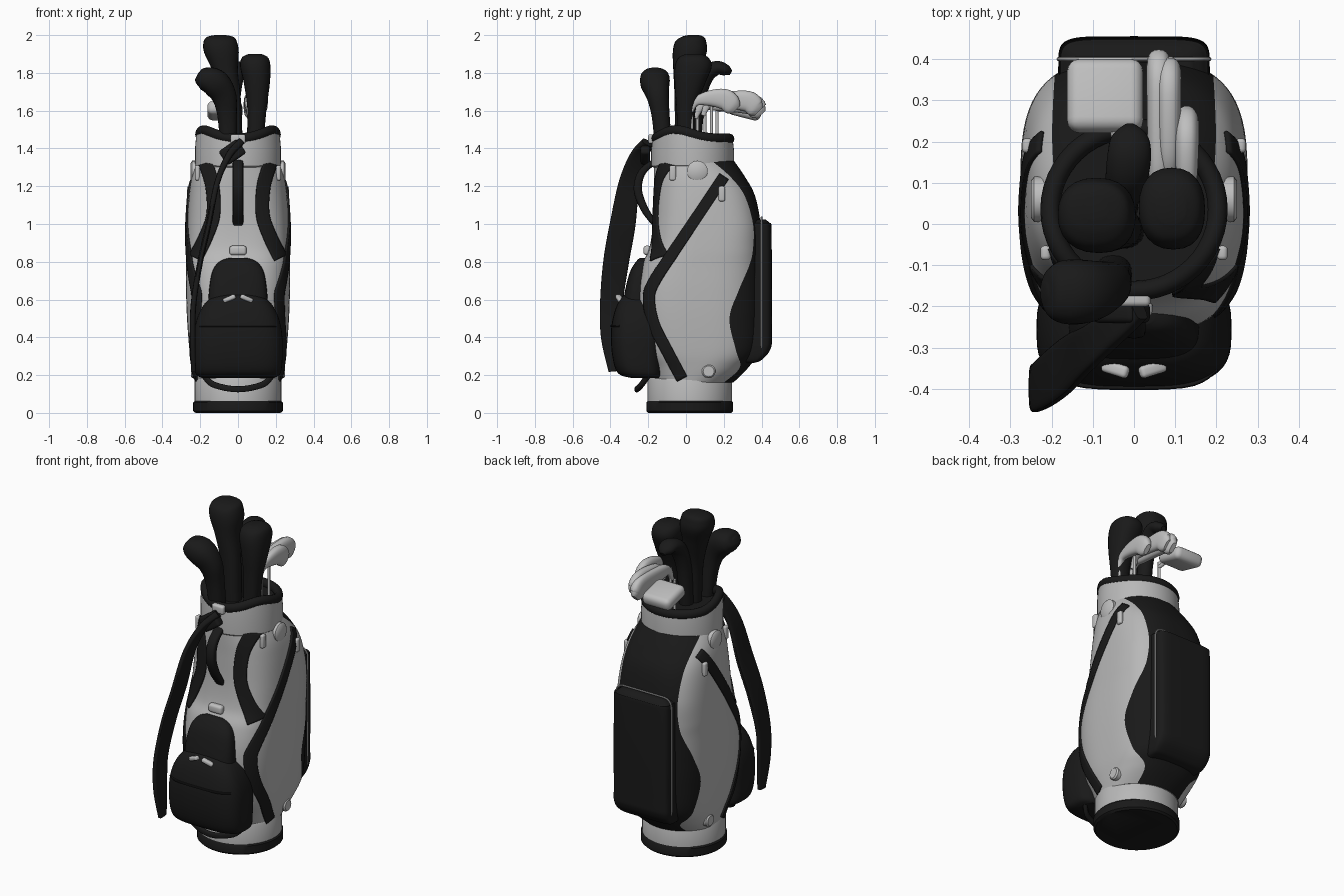
import bpy, bmesh, math
from mathutils import Vector, Matrix

if "Cube" in bpy.data.objects:
    bpy.data.objects.remove(bpy.data.objects["Cube"])


def material(name, c):
    m = bpy.data.materials.new(name)
    m.diffuse_color = (c, c, c, 1)
    m.use_nodes = True
    m.node_tree.nodes["Principled BSDF"].inputs["Base Color"].default_value = m.diffuse_color
    return m


BLACK = material("black_fabric", 0.010)
GREY = material("light_grey_vinyl", 0.48)
METAL = material("pale_metal", 0.52)


def finish(name, bm, mats, angle=40):
    bmesh.ops.recalc_face_normals(bm, faces=bm.faces)
    me = bpy.data.meshes.new(name)
    bm.to_mesh(me)
    bm.free()
    for m in mats:
        me.materials.append(m)
    me.shade_smooth()
    me.set_sharp_from_angle(angle=math.radians(angle))
    ob = bpy.data.objects.new(name, me)
    bpy.context.collection.objects.link(ob)
    return ob


def smooth_rows(rows, k=6, closed=False):
    """Catmull-Rom resampling of rows of numbers."""
    n, out = len(rows), []
    get = (lambda i: rows[i % n]) if closed else (lambda i: rows[max(0, min(n - 1, i))])
    for i in range(n if closed else n - 1):
        for j in range(k):
            t = j / k
            out.append([0.5 * (2 * b + (c - a) * t + (2 * a - 5 * b + 4 * c - d) * t * t
                               + (3 * b - a - 3 * c + d) * t ** 3)
                        for a, b, c, d in zip(get(i - 1), get(i), get(i + 1), get(i + 2))])
    if not closed:
        out.append(list(rows[-1]))
    return out


def grid(name, rows, mats, wrap_u=True, wrap_v=False, caps=True, rule=None):
    """Quad surface through rows of points."""
    bm = bmesh.new()
    vs = [[bm.verts.new(p) for p in r] for r in rows]
    nr, nc = len(vs), len(vs[0])
    for i in range(nr if wrap_v else nr - 1):
        for j in range(nc if wrap_u else nc - 1):
            a, b = vs[i], vs[(i + 1) % nr]
            f = bm.faces.new((a[j], a[(j + 1) % nc], b[(j + 1) % nc], b[j]))
            if rule:
                f.material_index = rule(j)
    if caps and wrap_u and not wrap_v:
        bm.faces.new(vs[0])
        bm.faces.new(vs[-1])
    return finish(name, bm, mats)


def power(v, e):
    return math.copysign(abs(v) ** e, v)


def sweep(name, pts, mat, ref=(1, 0, 0), n=2, seg=24, k=6, closed=False, level=False):
    """Sweep a (super)ellipse along rows (x, y, z, a, b); a lies along ref; level keeps rings flat."""
    p = smooth_rows(pts, k, closed)
    ref, rows, m = Vector(ref), [], len(p)
    for i, (x, y, z, a, b) in enumerate(p):
        i0, i1 = ((i - 1) % m, (i + 1) % m) if closed else (max(0, i - 1), min(m - 1, i + 1))
        t = Vector((0, 0, 1)) if level else (Vector(p[i1][:3]) - Vector(p[i0][:3])).normalized()
        u = (ref - t * ref.dot(t)).normalized()
        w = t.cross(u)
        ang = [2 * math.pi * q / seg for q in range(seg)]
        rows.append([Vector((x, y, z)) + u * a * power(math.cos(g), 2 / n)
                     + w * b * power(math.sin(g), 2 / n) for g in ang])
    return grid(name, rows, [mat], wrap_v=closed)


def box(name, centre, size, bevel, mat, rot=(0, 0, 0)):
    bm = bmesh.new()
    bmesh.ops.create_cube(bm, size=1, matrix=Matrix.Diagonal((*size, 1)))
    bmesh.ops.bevel(bm, geom=bm.edges[:], offset=bevel, segments=4, profile=0.5, affect='EDGES')
    ob = finish(name, bm, [mat], 50)
    ob.location, ob.rotation_euler = centre, rot
    return ob


# Main body: rows of z, front y, back y, half width, squareness, side/back colour border
BODY = smooth_rows([
    (.16, -.19, .25, .225, 2, .2), (.24, -.2, .33, .243, 2.5, .285), (.33, -.23, .385, .257, 3, .265),
    (.5, -.262, .4, .27, 3, .23), (.65, -.262, .4, .275, 3, .28), (.78, -.235, .4, .275, 3, .335),
    (.87, -.195, .4, .275, 3, .355),
    (1.0, -.175, .395, .27, 3, .355), (1.15, -.17, .365, .26, 2.7, .31),
    (1.25, -.17, .312, .245, 2.4, .235), (1.34, -.17, .25, .215, 2, .13)], 7)


def section(z):
    for a, b in zip(BODY, BODY[1:]):
        if z <= b[0]:
            t = max(0, (z - a[0]) / (b[0] - a[0]))
            return [p + (q - p) * t for p, q in zip(a, b)]
    return BODY[-1]


def side_x(y, z):
    _, yf, yb, w, n, _ = section(z)
    q = min(.985, abs(y - (yf + yb) / 2) / ((yb - yf) / 2))
    return w * (1 - q ** n) ** (1 / n)


def front_y(x, z):
    _, yf, yb, w, n, _ = section(z)
    q = min(.985, abs(x) / w)
    return (yf + yb) / 2 - (yb - yf) / 2 * (1 - q ** n) ** (1 / n)


NS, NB = 28, 16
rows = []
for z, yf, yb, w, n, edge in BODY:
    cy, ry = (yf + yb) / 2, (yb - yf) / 2
    tb = math.acos(-power(min(.97, (edge - cy) / ry), n / 2))
    ts = [tb * i / NS for i in range(NS + 1)] + [tb + (math.pi - tb) * i / NB for i in range(1, NB + 1)]
    half = [(w * power(max(0, math.sin(t)), 2 / n), cy - ry * power(math.cos(t), 2 / n), z) for t in ts]
    rows.append(half + [(-x, y, z) for x, y, z in half[-2:0:-1]])
COLS = 2 * (NS + NB)
grid("bag_body", rows, [GREY, BLACK], rule=lambda j: int(NS <= j < COLS - NS))


def ribbon(name, pts, width, place, mat):
    """Thin trim strip laid on the body; pts are (u, z)."""
    p, rows = smooth_rows(pts, 8), []
    for i, (u, z) in enumerate(p):
        a, b = p[max(0, i - 1)], p[min(len(p) - 1, i + 1)]
        t = Vector((b[0] - a[0], b[1] - a[1])).normalized()
        rows.append([place(u - t.y * width * s / 8, z + t.x * width * s / 8) for s in range(-4, 5)])
    ob = grid(name, rows, [mat], wrap_u=False)
    mod = ob.modifiers.new("thickness", 'SOLIDIFY')
    mod.thickness, mod.offset = .012, 0


# Side trim, mirrored
for s, tag in ((1, "right"), (-1, "left")):
    on_side = lambda y, z, s=s: (s * (side_x(y, z) + .004), y, z)
    on_front = lambda x, z, s=s: (s * x, front_y(x, z) - .004, z)
    ribbon("diagonal_band_" + tag, [(.2, 1.25), (.1, 1.1), (-.06, .86), (-.17, .69), (-.195, .6),
                                    (-.17, .47), (-.1, .33), (-.02, .18)], .058, on_side, BLACK)
    ribbon("front_stripe_" + tag, [(.17, 1.32), (.135, 1.2), (.13, 1.05), (.17, .93), (.225, .82)],
           .07, on_front, BLACK)
    for nm, y, z, r in (("upper", .06, 1.28, .055), ("lower", .12, .22, .036)):
        x = side_x(y, z)
        sweep(f"{nm}_button_{tag}", [(s * (x - .03), y, z, r, r), (s * (x + .006), y, z, r, r),
                                     (s * (x + .014), y, z, r * .8, r * .8)], METAL, (0, 1, 0), k=1)
    for nm, y, z in (("zip_pull", .19, 1.16), ("top_tab", -.07, 1.27), ("strap_buckle", -.25, .53)):
        box(f"{nm}_{tag}", (s * (side_x(y, z) + .006), y, z), (.025, .035, .08), .01, METAL)

# Base
sweep("base_foot", [(0, .02, 0, .225, .22), (0, .02, .01, .237, .23), (0, .02, .055, .237, .23),
                    (0, .02, .065, .228, .222)], BLACK, seg=48, k=1)
sweep("base_ring", [(0, .02, .05, .23, .224), (0, .02, .17, .23, .224), (0, .02, .19, .22, .214)],
      GREY, seg=48, k=1)

# Collar with raised sides, padded rim and dark inside
CIRC = [2 * math.pi * i / 48 for i in range(48)]


def rim_z(t):
    d = min(t, 2 * math.pi - t)
    return 1.45 + .045 * math.exp(-((d - 1.1) / .6) ** 2)


rows = []
for f, r in ((0, .97), (.05, 1.01), (.6, 1.01), (1, .98)):
    rows.append([(.225 * r * math.sin(t), .035 - .217 * r * math.cos(t), 1.3 + (rim_z(t) - 1.3) * f)
                 for t in CIRC])
grid("collar", rows, [GREY], caps=False)
sweep("collar_rim", [(.203 * math.sin(t), .035 - .197 * math.cos(t), rim_z(t), .028, .024) for t in CIRC],
      BLACK, (0, 0, 1), seg=12, k=1, closed=True)
sweep("collar_inside", [(0, .035, 1.4, .2, .195), (0, .035, 1.44, .2, .195)], BLACK, seg=48, k=1)

# Back pocket, tapering at the bottom, with pale piping
sweep("back_pocket", [(0, .33, .265, .15, .03), (0, .34, .28, .172, .06), (0, .36, .34, .183, .088),
                      (0, .36, .45, .183, .095), (0, .36, .95, .183, .093), (0, .36, 1.0, .175, .085),
                      (0, .36, 1.025, .14, .06)], BLACK, n=6, seg=64, level=True)
corners = []
for cx, cz, a0 in ((.137, .99, 0), (-.137, .99, 90), (-.137, .36, 180), (.137, .36, 270)):
    for d in (0, 30, 60, 90):
        g = math.radians(a0 + d)
        corners.append((cx + .046 * math.cos(g), .4, cz + .046 * math.sin(g), .005, .005))
sweep("back_pocket_piping", corners, GREY, (0, 1, 0), seg=8, k=1, closed=True)

# Front pockets
sweep("front_pocket", [(0, -.21, .185, .19, .08), (0, -.24, .21, .225, .12), (0, -.255, .3, .236, .135),
                       (0, -.255, .43, .232, .142), (0, -.255, .53, .205, .125), (0, -.25, .6, .155, .1),
                       (0, -.245, .635, .08, .07)], BLACK, n=3.2, seg=48, level=True)
sweep("pocket_flap", [(0, -.25, .55, .16, .09), (0, -.25, .66, .152, .07), (0, -.235, .75, .135, .06),
                      (0, -.215, .8, .1, .05), (0, -.21, .82, .05, .035)], BLACK, n=3, seg=32, level=True)
sweep("pocket_zip", [(-.2, -.35, .46, .006, .008), (-.12, -.39, .46, .006, .008),
                     (.12, -.39, .46, .006, .008), (.2, -.35, .46, .006, .008)], BLACK, (0, 0, 1), seg=8)
for s in (-1, 1):
    box("pocket_clip", (s * .045, -.352, .605), (.07, .03, .025), .01, METAL, (0, s * .4, s * .3))
box("front_buckle", (0, -.205, .86), (.09, .04, .05), .015, METAL)

# Carry handles and shoulder strap
sweep("front_handle", [(0, -.17, 1.33, .028, .015), (0, -.235, 1.27, .028, .02), (0, -.255, 1.18, .028, .022),
                       (0, -.22, 1.08, .028, .02), (0, -.165, 1.0, .028, .015)], BLACK, n=3)
sweep("lower_handle", [(-.18, -.2, .2, .016, .012), (-.13, -.235, .15, .016, .012), (0, -.26, .125, .016, .012),
                       (.13, -.235, .15, .016, .012), (.18, -.2, .2, .016, .012)], BLACK, (0, 0, 1), n=3)
sweep("shoulder_strap", [(.01, -.2, 1.43, .035, .02), (-.05, -.25, 1.36, .045, .018), (-.11, -.3, 1.22, .055, .015),
                         (-.155, -.335, 1.0, .068, .015), (-.2, -.37, .8, .068, .015),
                         (-.235, -.395, .58, .06, .015), (-.24, -.395, .4, .055, .015),
                         (-.235, -.38, .22, .03, .012)], BLACK, (0, 1, 0), n=4)
box("strap_anchor", (-.03, -.215, 1.38), (.12, .05, .09), .015, BLACK, (0, -.6, 0))
box("strap_clip", (.0, -.18, 1.45), (.08, .04, .05), .012, METAL)

# Club head covers
sweep("tall_cover", [(-.03, -.015, 1.42, .055, .045), (-.04, -.01, 1.65, .056, .05), (-.068, .005, 1.81, .068, .072),
                     (-.088, .02, 1.91, .092, .09), (-.094, .025, 1.965, .088, .082),
                     (-.094, .035, 1.99, .07, .06), (-.094, .04, 2.0, .03, .03)], BLACK, n=2.3, level=True)
sweep("right_cover", [(.09, 0, 1.42, .045, .045), (.1, 0, 1.6, .05, .05), (.1, .02, 1.74, .068, .08),
                      (.092, .038, 1.83, .08, .098), (.09, .04, 1.88, .07, .08),
                      (.09, .04, 1.9, .035, .04)], BLACK, n=2.3, level=True)
sweep("left_cover", [(-.05, -.12, 1.42, .045, .045), (-.058, -.135, 1.58, .048, .052), (-.075, -.15, 1.68, .06, .066),
                     (-.12, -.163, 1.745, .077, .075), (-.175, -.165, 1.77, .076, .062),
                     (-.207, -.165, 1.78, .055, .04), (-.218, -.165, 1.785, .02, .018)],
      BLACK, (0, 1, 0), n=2.3)
sweep("small_cover", [(-.03, .04, 1.42, .04, .04), (-.03, .06, 1.65, .042, .042), (-.02, .1, 1.78, .05, .045),
                      (-.012, .16, 1.825, .053, .038), (-.01, .21, 1.815, .045, .03),
                      (-.01, .238, 1.8, .015, .012)], BLACK)

# Irons, shafts and mallet putter
for x, y, end, z in ((.06, .05, .4, 1.63), (.085, .09, .385, 1.645), (.128, .02, .265, 1.655)):
    sweep("iron_head", [(x, y, z - .07, .012, .012), (x, y + .03, z - .01, .018, .022), (x, y + .1, z + .01, .026, .04),
                        (x, end - .06, z + .005, .03, .055), (x, end - .02, z - .03, .028, .05),
                        (x, end, z - .05, .014, .03)], METAL, n=2.6)
for x, y in ((.06, .06), (.085, .1), (.128, .03), (.11, .135), (-.04, .165)):
    sweep("club_shaft", [(x, y, 1.43, .008, .008), (x, y, 1.63, .008, .008)], METAL, seg=10, k=1)
box("putter_head", (-.07, .31, 1.6), (.185, .18, .075), .03, METAL, (-.25, 0, 0))
sweep("putter_neck", [(-.04, .165, 1.6, .01, .01), (-.05, .26, 1.625, .012, .012)], METAL, seg=10, k=1)
